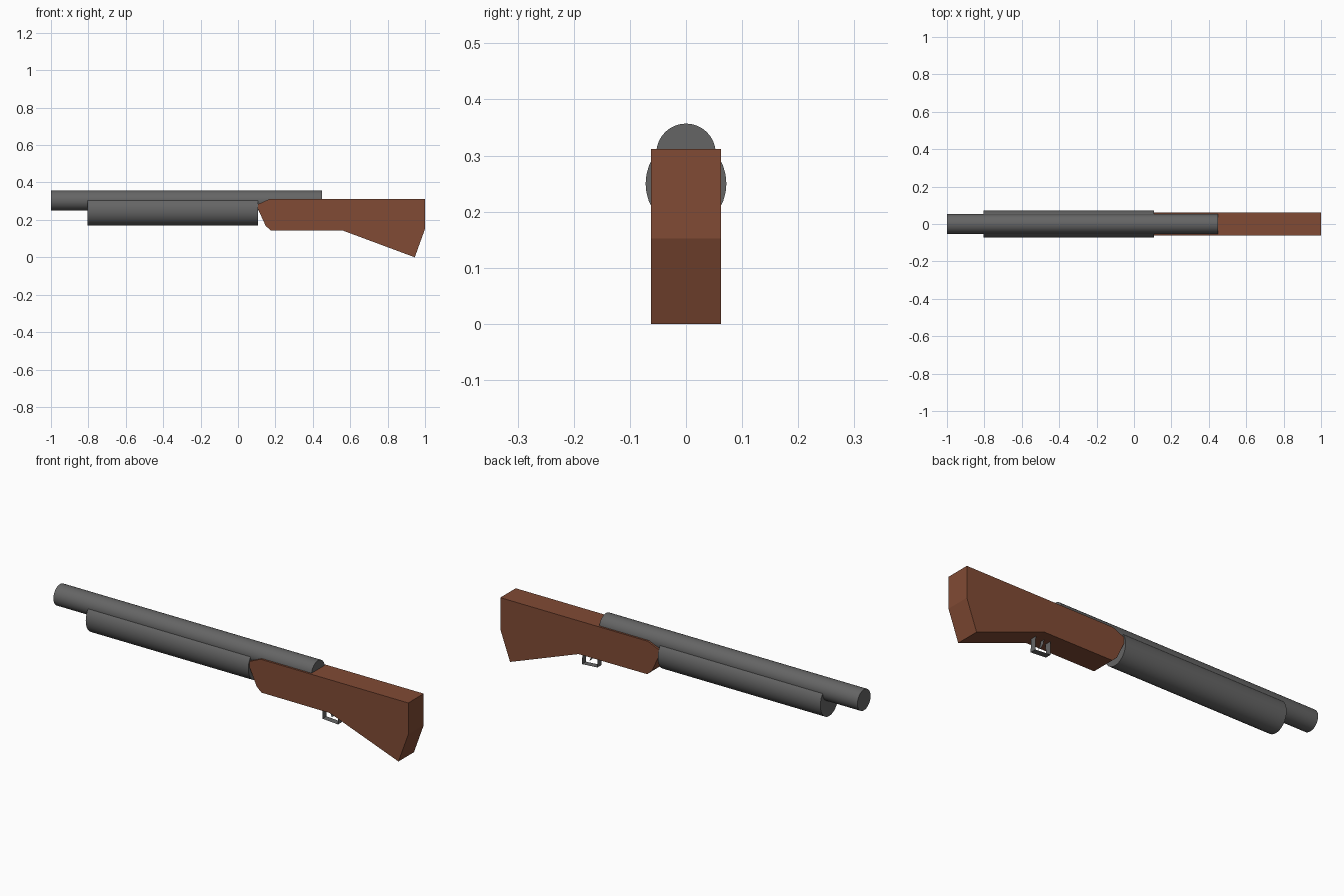
import bpy, bmesh, math

if "Cube" in bpy.data.objects:
    bpy.data.objects.remove(bpy.data.objects["Cube"])

wood = bpy.data.materials.new("wood")
wood.diffuse_color = (0.22, 0.07, 0.035, 1)
wood.use_nodes = True
wood.node_tree.nodes["Principled BSDF"].inputs["Base Color"].default_value = wood.diffuse_color
metal = bpy.data.materials.new("dark_metal")
metal.diffuse_color = (0.13, 0.13, 0.13, 1)
metal.use_nodes = True
metal.node_tree.nodes["Principled BSDF"].inputs["Base Color"].default_value = metal.diffuse_color


def tube(name, x0, x1, z, ry, rz):
    """Elliptical cylinder lying along x."""
    bpy.ops.mesh.primitive_cylinder_add(vertices=32, radius=1, depth=x1 - x0,
                                        location=((x0 + x1) / 2, 0, z),
                                        rotation=(0, math.pi / 2, 0))
    ob = bpy.context.object
    ob.name = name
    ob.scale = (rz, ry, 1)
    bpy.ops.object.transform_apply(location=False)
    bpy.ops.object.shade_smooth_by_angle(angle=math.radians(40))
    ob.data.materials.append(metal)


def extrude_profile(name, points, half_width, mat, solid):
    """Sweep an (x, z) outline across y; open outlines become thin strips."""
    bm = bmesh.new()
    near = [bm.verts.new((x, -half_width, z)) for x, z in points]
    far = [bm.verts.new((x, half_width, z)) for x, z in points]
    n = len(points)
    for i in range(n if solid else n - 1):
        j = (i + 1) % n
        bm.faces.new((near[i], near[j], far[j], far[i]))
    if solid:
        bm.faces.new(near)
        bm.faces.new(far[::-1])
    bmesh.ops.recalc_face_normals(bm, faces=bm.faces)
    me = bpy.data.meshes.new(name)
    bm.to_mesh(me)
    bm.free()
    me.materials.append(mat)
    ob = bpy.data.objects.new(name, me)
    bpy.context.collection.objects.link(ob)


# Barrel and the wider pump grip beneath it
tube("barrel", -1.0, 0.45, 0.304, 0.053, 0.053)
tube("pump_grip", -0.805, 0.108, 0.25, 0.072, 0.08)

# Wooden stock
extrude_profile("stock", [(0.105, 0.283), (0.17, 0.312), (1.0, 0.312), (1.0, 0.152),
                          (0.945, 0.0), (0.56, 0.143), (0.175, 0.144),
                          (0.148, 0.168), (0.105, 0.262)], 0.062, wood, True)

# Trigger guard and trigger, thin bent strips
extrude_profile("trigger_guard", [(0.488, 0.15), (0.486, 0.077), (0.573, 0.071),
                                  (0.57, 0.145)], 0.016, metal, False)
extrude_profile("trigger", [(0.518, 0.15), (0.524, 0.12), (0.535, 0.096)],
                0.011, metal, False)
